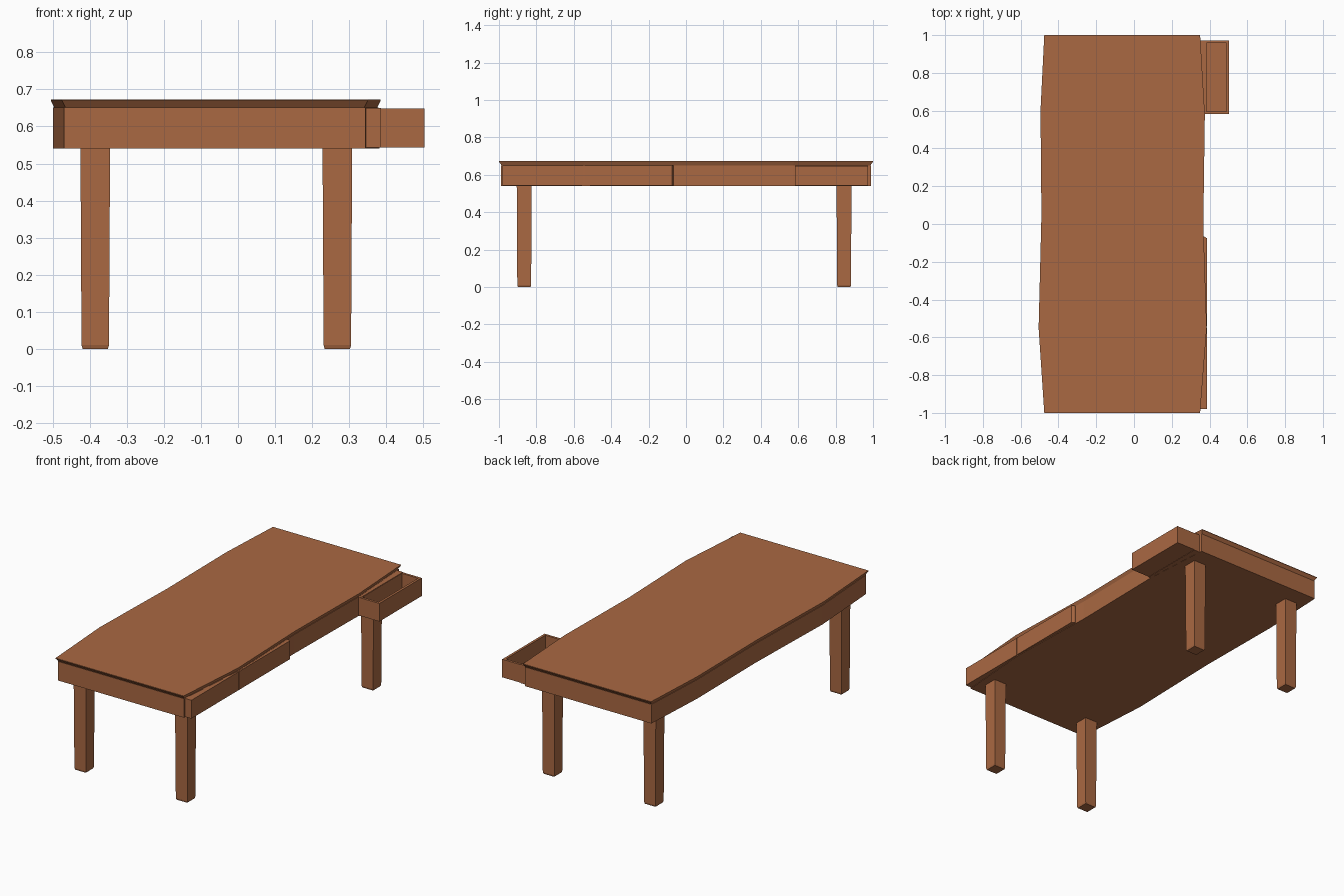
import bpy, bmesh

if "Cube" in bpy.data.objects:
    bpy.data.objects.remove(bpy.data.objects["Cube"])

wood = bpy.data.materials.new("wood")
wood.diffuse_color = (0.40, 0.14, 0.055, 1)
wood.use_nodes = True
wood.node_tree.nodes["Principled BSDF"].inputs["Base Color"].default_value = wood.diffuse_color


def finish(name, bm):
    bmesh.ops.recalc_face_normals(bm, faces=bm.faces)
    mesh = bpy.data.meshes.new(name)
    bm.to_mesh(mesh)
    bm.free()
    mesh.materials.append(wood)
    ob = bpy.data.objects.new(name, mesh)
    bpy.context.collection.objects.link(ob)
    return ob


def loft(name, rings):
    """Closed solid through a stack of matching rings."""
    bm = bmesh.new()
    loops = [[bm.verts.new(p) for p in r] for r in rings]
    n = len(rings[0])
    for a, b in zip(loops, loops[1:]):
        for i in range(n):
            j = (i + 1) % n
            bm.faces.new((a[i], a[j], b[j], b[i]))
    bm.faces.new(loops[0][::-1])
    bm.faces.new(loops[-1])
    return finish(name, bm)


def box(name, x0, x1, y0, y1, z0, z1):
    rect = [(x0, y0), (x1, y0), (x1, y1), (x0, y1)]
    return loft(name, [[(x, y, z) for x, y in rect] for z in (z0, z1)])


# Slightly irregular table outline
outline = [(-0.475, -1), (0.35, -1), (0.385, -0.55), (0.367, 0), (0.375, 0.58),
           (0.35, 1), (-0.475, 1), (-0.495, 0.6), (-0.49, 0.05), (-0.505, -0.55)]


def ring(z, dx=0.0, dy=0.0):
    return [(x - dx if x > 0 else x + dx, y * (1 - dy), z) for x, y in outline]


# Table top, undercut below a thin rim
loft("table_top", [ring(0.65, 0.010, 0.015), ring(0.67), ring(0.673)])

# Apron body; the drawer side stays vertical
loft("apron", [ring(0.54, 0.006, 0.012), ring(0.651, 0.006, 0.012)])

# Closed drawer fronts
for i, (y0, y1) in enumerate([(-0.98, -0.547), (-0.543, -0.075)]):
    c = 0.008
    prof = [(0.33, y0), (0.386, y0), (0.386, y1), (0.372, y1 + c), (0.33, y1 + c)] if i else \
           [(0.33, y0), (0.386, y0), (0.386, y1), (0.372, y1), (0.33, y1)]
    loft(f"closed_drawer_{i + 1}", [[(x, y, z) for x, y in prof] for z in (0.543, 0.65)])

# Frame of the pulled-out drawer
box("drawer_frame", 0.33, 0.382, 0.582, 0.972, 0.541, 0.65)

# Pulled-out drawer: open box with inset, sunken floor
bm = bmesh.new()
x0, x1, y0, y1, z0, z1, w = 0.37, 0.503, 0.582, 0.972, 0.543, 0.648, 0.014


def loop(a, b, c, d, z):
    return [bm.verts.new(p) for p in ((a, c, z), (b, c, z), (b, d, z), (a, d, z))]


stack = [loop(x0, x1, y0, y1, z0), loop(x0, x1, y0, y1, z1),
         loop(x0 + w, x1 - w, y0 + w, y1 - w, z1),
         loop(x0 + w, x1 - w, y0 + w, y1 - w, z0 + 0.015)]
for a, b in zip(stack, stack[1:]):
    for i in range(4):
        j = (i + 1) % 4
        bm.faces.new((a[i], a[j], b[j], b[i]))
bm.faces.new(stack[0][::-1])
bm.faces.new(stack[-1])
finish("open_drawer", bm)

# Tapered square legs with chamfered feet
for fy, cy in (("front", -0.865), ("back", 0.845)):
    for fx, cx in (("left", -0.385), ("right", 0.268)):
        rings = [[(cx + sx * h, cy + sy * h, z)
                  for sx, sy in ((-1, -1), (1, -1), (1, 1), (-1, 1))]
                 for h, z in ((0.034, 0.0), (0.037, 0.01), (0.040, 0.55))]
        loft(f"{fy}_{fx}_leg", rings)
